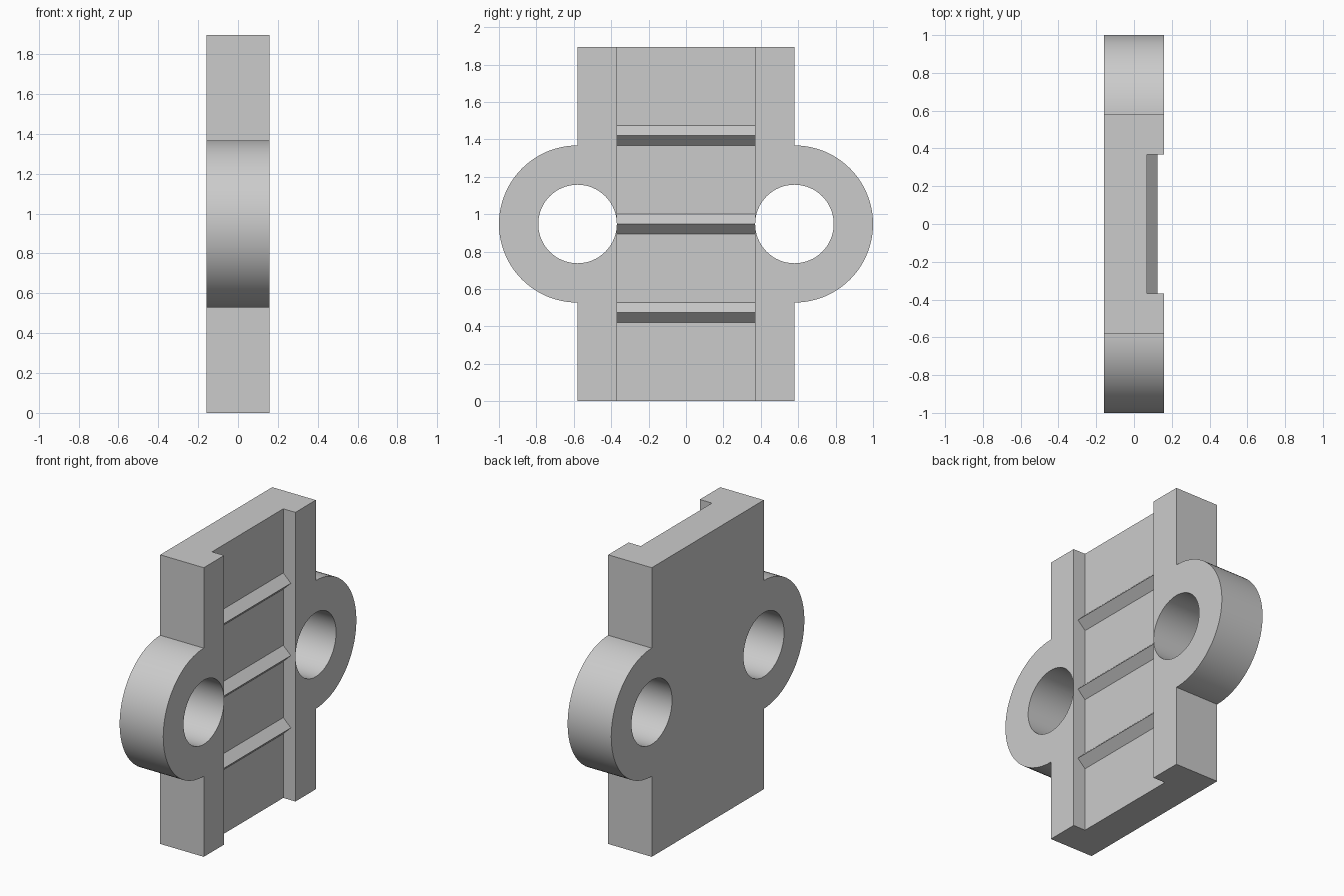
import bpy, bmesh, math

default = bpy.data.objects.get("Cube")
if default:
    bpy.data.objects.remove(default, do_unlink=True)

HEIGHT, MID = 1.895, 0.9475
BACK, FRONT, FLOOR, CREST = -0.158, 0.158, 0.07, 0.125
HALF_WIDTH, CHANNEL = 0.58, 0.369
LUG_R, HOLE_R = 0.42, 0.21

grey = bpy.data.materials.new("plain_grey")
grey.use_nodes = True
colour = (0.6, 0.6, 0.6, 1)
grey.diffuse_color = colour
grey.node_tree.nodes["Principled BSDF"].inputs["Base Color"].default_value = colour


def extrude(name, points, offset):
    """Extrude a closed 3D outline into a solid object."""
    bm = bmesh.new()
    face = bm.faces.new([bm.verts.new(p) for p in points])
    moved = bmesh.ops.extrude_face_region(bm, geom=[face])["geom"]
    bmesh.ops.translate(bm, vec=offset,
                        verts=[g for g in moved if isinstance(g, bmesh.types.BMVert)])
    bmesh.ops.recalc_face_normals(bm, faces=bm.faces)
    mesh = bpy.data.meshes.new(name)
    bm.to_mesh(mesh)
    bm.free()
    mesh.materials.append(grey)
    obj = bpy.data.objects.new(name, mesh)
    bpy.context.collection.objects.link(obj)
    return obj


def arc(cy, radius, start, end, steps, x):
    """Points on an arc in the plane of the plate."""
    angles = [math.radians(start + (end - start) * i / steps) for i in range(steps + 1)]
    return [(x, cy + radius * math.cos(a), MID + radius * math.sin(a)) for a in angles]


def cut(target, cutter):
    cutter.hide_render = True
    mod = target.modifiers.new("cut", "BOOLEAN")
    mod.operation, mod.solver, mod.object = "DIFFERENCE", "EXACT", cutter
    bpy.context.view_layer.objects.active = target
    bpy.ops.object.modifier_apply(modifier=mod.name)
    bpy.data.objects.remove(cutter, do_unlink=True)


# Plate with a rounded lug on each side
outline = [(BACK, -HALF_WIDTH, 0), (BACK, HALF_WIDTH, 0)]
outline += arc(HALF_WIDTH, LUG_R, -90, 90, 48, BACK)
outline += [(BACK, HALF_WIDTH, HEIGHT), (BACK, -HALF_WIDTH, HEIGHT)]
outline += arc(-HALF_WIDTH, LUG_R, 90, 270, 48, BACK)
plate = extrude("plate", outline, (FRONT - BACK, 0, 0))

# Bolt holes through the lugs
for side in (-1, 1):
    ring = arc(side * HALF_WIDTH, HOLE_R, 0, 360, 64, BACK - 0.1)[:-1]
    cut(plate, extrude("hole_cutter", ring, (FRONT - BACK + 0.2, 0, 0)))

# Full-height channel in the face
channel = [(FLOOR, -CHANNEL, -0.1), (FLOOR, CHANNEL, -0.1),
           (FRONT + 0.1, CHANNEL, -0.1), (FRONT + 0.1, -CHANNEL, -0.1)]
cut(plate, extrude("channel_cutter", channel, (0, 0, HEIGHT + 0.2)))

bpy.ops.object.select_all(action="DESELECT")
plate.select_set(True)
bpy.context.view_layer.objects.active = plate
bpy.ops.object.shade_smooth_by_angle(angle=math.radians(30))

# Triangular ridges across the channel
for i, place in enumerate(("lower", "middle", "upper"), 1):
    z, half = HEIGHT * i / 4, 0.053
    triangle = [(FLOOR, -CHANNEL, z - half), (CREST, -CHANNEL, z), (FLOOR, -CHANNEL, z + half)]
    extrude(place + "_ridge", triangle, (0, 2 * CHANNEL, 0))
